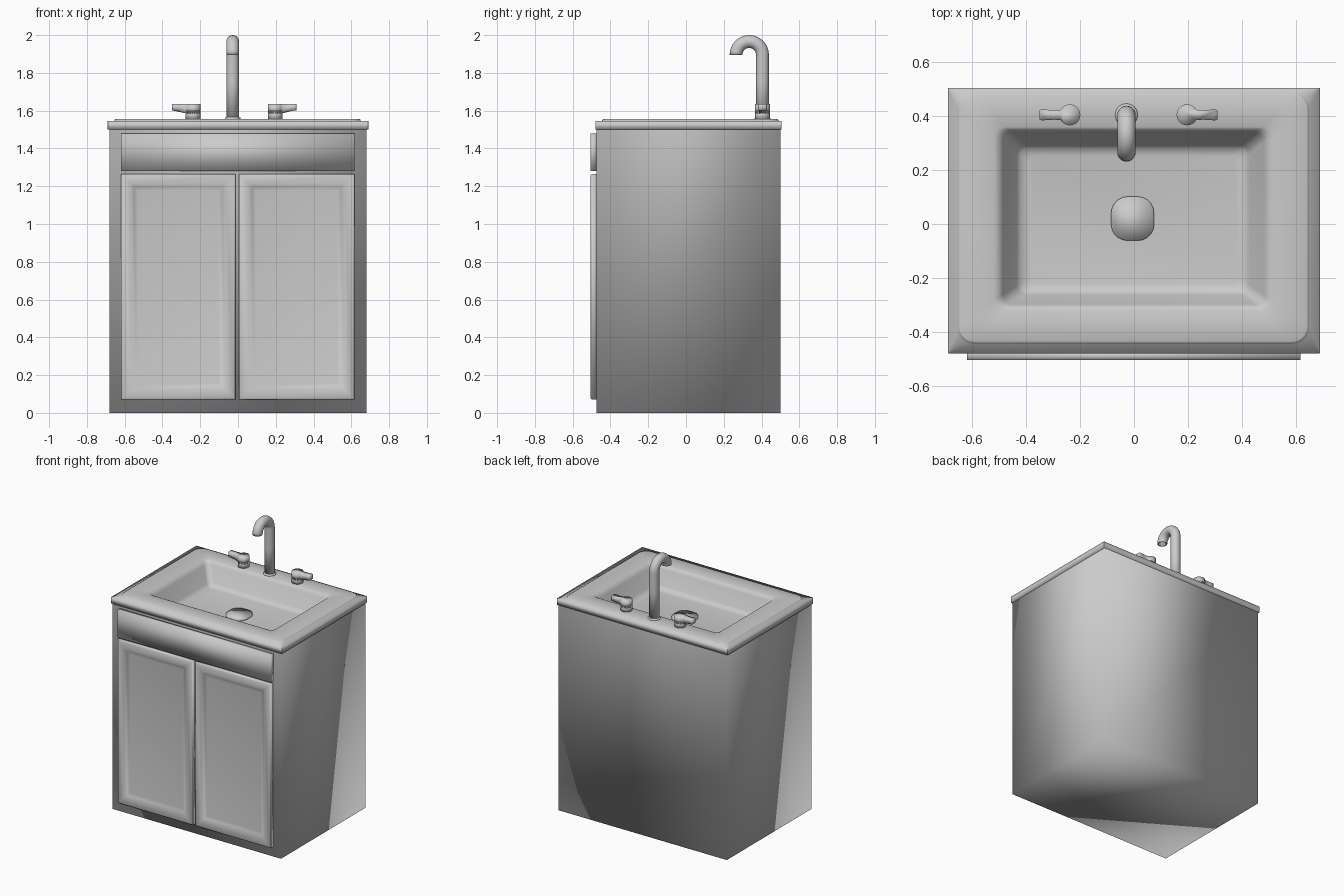
import bpy, bmesh
from math import sin, cos, pi
from mathutils import Vector

if "Cube" in bpy.data.objects:
    bpy.data.objects.remove(bpy.data.objects["Cube"])

GREY = bpy.data.materials.new("grey")
GREY.diffuse_color = (0.6, 0.6, 0.6, 1)
GREY.use_nodes = True
GREY.node_tree.nodes["Principled BSDF"].inputs["Base Color"].default_value = GREY.diffuse_color


def finish(name, bm):
    bmesh.ops.recalc_face_normals(bm, faces=bm.faces)
    for f in bm.faces:
        f.smooth = True
    me = bpy.data.meshes.new(name)
    bm.to_mesh(me)
    bm.free()
    me.materials.append(GREY)
    ob = bpy.data.objects.new(name, me)
    bpy.context.collection.objects.link(ob)
    return ob


def loft(name, rings, cap_start=True, cap_end=True):
    bm = bmesh.new()
    loops = [[bm.verts.new(p) for p in ring] for ring in rings]
    n = len(loops[0])
    for a, b in zip(loops, loops[1:]):
        for i in range(n):
            j = (i + 1) % n
            bm.faces.new((a[i], a[j], b[j], b[i]))
    if cap_start:
        bm.faces.new(loops[0])
    if cap_end:
        bm.faces.new(loops[-1])
    return finish(name, bm)


def rect(x0, x1, y0, y1, z):
    return [(x1, y1, z), (x0, y1, z), (x0, y0, z), (x1, y0, z)]


def rounded_rect(x0, x1, y0, y1, r, z, n=5):
    pts = []
    for k, (cx, cy) in enumerate(((x1 - r, y1 - r), (x0 + r, y1 - r),
                                  (x0 + r, y0 + r), (x1 - r, y0 + r))):
        for i in range(n + 1):
            a = (k + i / n) * pi / 2
            pts.append((cx + r * cos(a), cy + r * sin(a), z))
    return pts


def circle(cx, cy, r, z, n=24):
    return [(cx + r * cos(2 * pi * i / n), cy + r * sin(2 * pi * i / n), z) for i in range(n)]


# Cabinet body, open at the top under the counter, softly shaded corners
loft("cabinet", [rect(-0.68, 0.68, -0.475, 0.50, z) for z in (0, 1.50)], cap_end=False)

# Counter slab, raised rim and basin in one continuous surface
loft("counter_and_basin", [rounded_rect(*r) for r in (
    (-0.66, 0.66, -0.46, 0.485, 0.002, 1.50),
    (-0.69, 0.69, -0.48, 0.505, 0.002, 1.50),
    (-0.69, 0.69, -0.48, 0.505, 0.002, 1.545),
    (-0.655, 0.65, -0.445, 0.49, 0.06, 1.545),
    (-0.653, 0.648, -0.443, 0.488, 0.06, 1.553),
    (-0.645, 0.64, -0.435, 0.48, 0.055, 1.557),
    (-0.52, 0.515, -0.32, 0.36, 0.04, 1.556),
    (-0.50, 0.495, -0.307, 0.35, 0.035, 1.549),
    (-0.487, 0.482, -0.298, 0.34, 0.035, 1.53),
    (-0.435, 0.43, -0.262, 0.293, 0.035, 1.43),
    (-0.42, 0.415, -0.25, 0.28, 0.03, 1.413),
    (-0.39, 0.385, -0.225, 0.255, 0.03, 1.405))], cap_start=False)

# Drain cover
loft("drain", [rounded_rect(-0.085, 0.075, -0.062, 0.102, 0.062, z) for z in (1.40, 1.418)])


def front_panel(name, x0, x1, z0, z1, steps):
    # steps: (inset from edge, y) from back to front, ending at the panel
    loft(name, [[(x0 + d, y, z0 + d), (x1 - d, y, z0 + d),
                 (x1 - d, y, z1 - d), (x0 + d, y, z1 - d)] for d, y in steps])


# Doors with recessed panels, and the plain false drawer above
DOOR = ((0, -0.474), (0, -0.500), (0.008, -0.505), (0.052, -0.505),
        (0.07, -0.492), (0.09, -0.488))
front_panel("left_door", -0.62, -0.014, 0.07, 1.265, DOOR)
front_panel("right_door", 0.004, 0.616, 0.07, 1.265, DOOR)
front_panel("drawer_front", -0.62, 0.618, 1.28, 1.48, ((0, -0.474), (0, -0.505)))

# Gooseneck spout, hollow at its mouth
FX, FY, R, BEND = -0.028, 0.405, 0.034, 0.07
ZC = 2.0 - R - BEND
path = [(FY, 1.55, 0, R), (FY, 1.75, 0, R)]
for i in range(17):
    a = pi * i / 16
    path.append((FY - BEND + BEND * cos(a), ZC + BEND * sin(a), a, R))
path += [(FY - 2 * BEND, ZC, pi, 0.027), (FY - 2 * BEND, ZC + 0.03, pi, 0.026)]
rings = []
for y, z, a, r in path:
    side = Vector((0, cos(a), sin(a)))
    rings.append([Vector((FX, y, z)) + r * (cos(t) * Vector((1, 0, 0)) + sin(t) * side)
                  for t in (2 * pi * k / 20 for k in range(20))])
loft("spout", rings)
loft("spout_base", [circle(FX, FY, r, z) for r, z in
                    ((0.042, 1.55), (0.042, 1.561), (0.034, 1.567))])

# Tap handles: round post under a keyhole-shaped lever pointing outward
LEVER = ((0.060, 0.018), (0.085, 0.019), (0.104, 0.021), (0.112, 0.017))
for name, cx, s in (("left_handle", -0.238, -1), ("right_handle", 0.197, 1)):
    loft(name + "_post", [circle(cx, FY, 0.039, z) for z in (1.55, 1.60)])
    arc = [(0.039 * cos(a), 0.039 * sin(a), 1.585)
           for a in (0.5 + (2 * pi - 1.0) * i / 20 for i in range(21))]
    blade = [(d, w, 1.592 + 0.14 * (d - 0.04)) for d, w in LEVER]
    outline = arc + [(d, -w, z) for d, w, z in blade] + blade[::-1]
    loft(name + "_lever", [[(cx + s * x, FY + y, z) for x, y, z in outline],
                           [(cx + s * x, FY + y, 1.635) for x, y, z in outline]])
